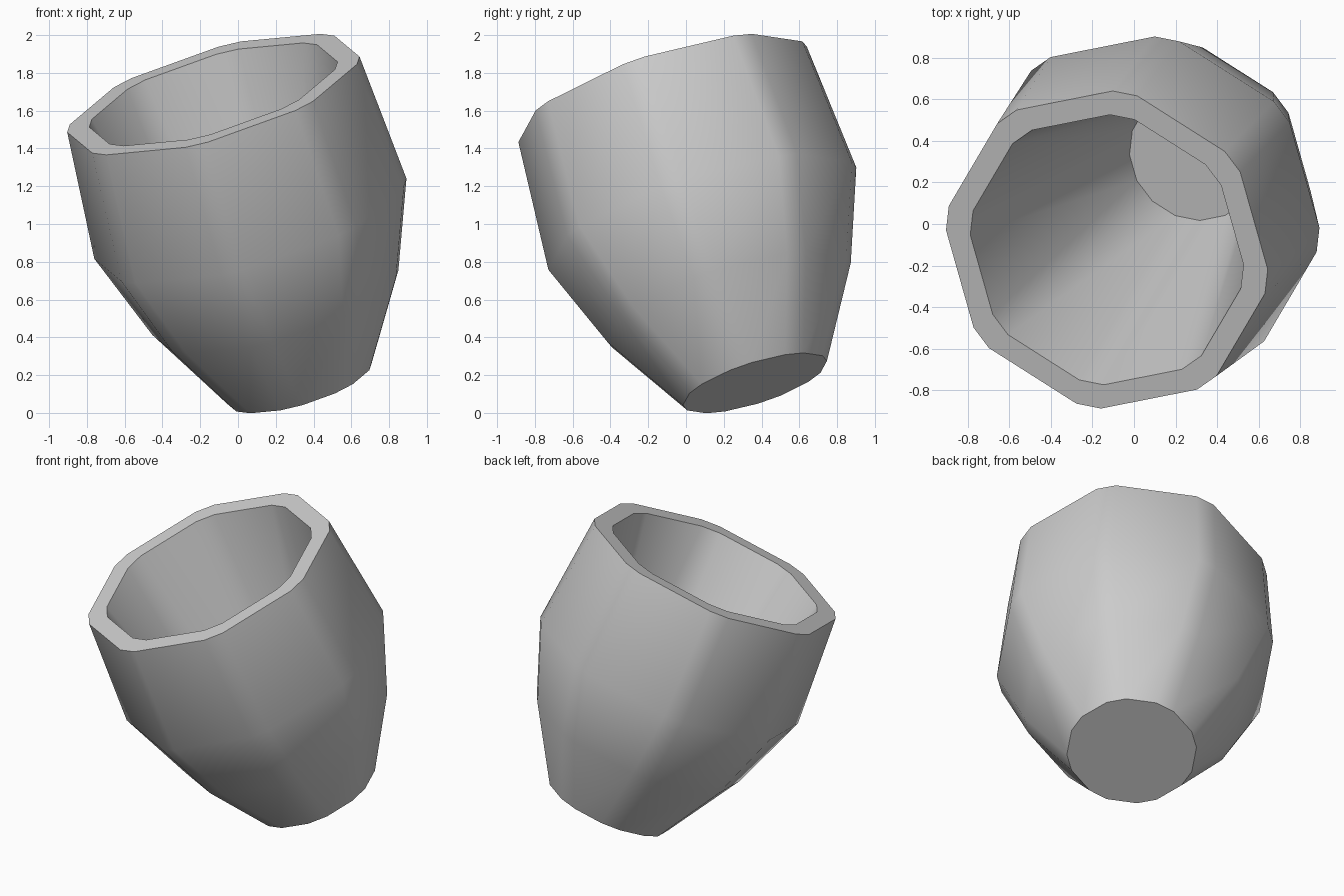
import bpy, bmesh, math
from mathutils import Vector

if "Cube" in bpy.data.objects:
    bpy.data.objects.remove(bpy.data.objects["Cube"])

# Tilted cup frame: axis, uphill and horizontal directions, centre of the base
axis = Vector((-0.273, -0.293, 0.916)).normalized()
side = Vector((axis.y, -axis.x, 0)).normalized()
up = side.cross(axis).normalized()
base = Vector((0.325, 0.365, 0.158))
PHASE = math.radians(-11)
CUT = 0.067          # corner chamfer of the octagon


def ring(bm, t, radius):
    """Octagon with chamfered corners at distance t along the axis."""
    def corner(k):
        a = PHASE + k * math.pi / 4
        return base + axis * t + (up * math.cos(a) + side * math.sin(a)) * radius
    verts = []
    for k in range(8):
        c = corner(k)
        for n in (k - 1, k + 1):
            verts.append(bm.verts.new(c + (corner(n) - c).normalized() * CUT))
    return verts


# Profile (distance along axis, radius): outside upward, then the straight inside downward
profile = [(0, 0.42), (0.465, 0.70), (0.95, 0.883), (1.668, 0.828),
           (1.668, 0.706), (0.12, 0.347)]

bm = bmesh.new()
rings = [ring(bm, t, r) for t, r in profile]
for a, b in zip(rings, rings[1:]):
    for i in range(16):
        j = (i + 1) % 16
        bm.faces.new((a[i], a[j], b[j], b[i]))
bm.faces.new(rings[0][::-1])     # underside
bm.faces.new(rings[-1])          # inner floor
bmesh.ops.recalc_face_normals(bm, faces=bm.faces)

mesh = bpy.data.meshes.new("tilted_cup")
bm.to_mesh(mesh)
bm.free()
cup = bpy.data.objects.new("tilted_cup", mesh)
bpy.context.collection.objects.link(cup)
bpy.context.view_layer.objects.active = cup
cup.select_set(True)
bpy.ops.object.shade_smooth_by_angle(angle=math.radians(35))
